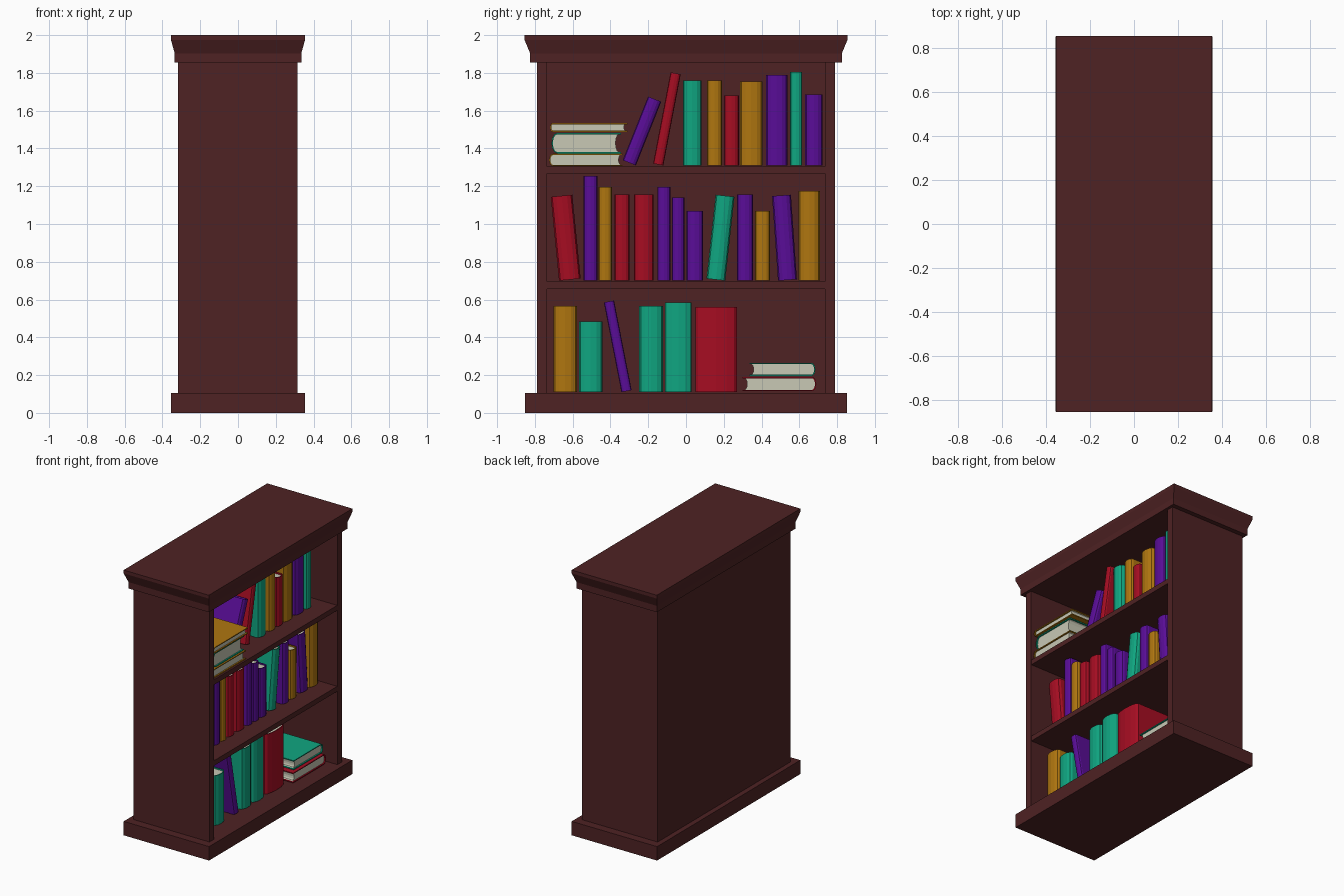
import bpy
import bmesh
from math import atan2, sin, cos, pi
from mathutils import Matrix, Vector

default_cube = bpy.data.objects.get("Cube")
if default_cube:
    bpy.data.objects.remove(default_cube, do_unlink=True)


def make_material(name, rgb):
    mat = bpy.data.materials.new(name)
    mat.use_nodes = True
    color = (*rgb, 1.0)
    mat.diffuse_color = color
    bsdf = next(n for n in mat.node_tree.nodes if n.type == "BSDF_PRINCIPLED")
    bsdf.inputs["Base Color"].default_value = color
    return mat


wood = make_material("dark_wood", (0.077, 0.016, 0.017))
paper = make_material("paper", (0.58, 0.58, 0.46))
red = make_material("red_cover", (0.38, 0.004, 0.016))
purple = make_material("purple_cover", (0.1, 0.004, 0.31))
teal = make_material("teal_cover", (0.005, 0.38, 0.22))
gold = make_material("gold_cover", (0.43, 0.18, 0.005))


def finish(bm, name, materials, matrix=None):
    bmesh.ops.recalc_face_normals(bm, faces=bm.faces)
    mesh = bpy.data.meshes.new(name)
    bm.to_mesh(mesh)
    bm.free()
    for mat in materials:
        mesh.materials.append(mat)
    obj = bpy.data.objects.new(name, mesh)
    if matrix:
        obj.matrix_world = matrix
    bpy.context.scene.collection.objects.link(obj)
    return obj


def box(name, x, y, z):
    """Wooden board given its (min, max) range on each axis."""
    bm = bmesh.new()
    bmesh.ops.create_cube(bm, size=1)
    for v in bm.verts:
        v.co = Vector([(r[0] + r[1]) / 2 + c * (r[1] - r[0])
                       for r, c in zip((x, y, z), v.co)])
    return finish(bm, name, [wood])


def stacked_rings(name, rings):
    """Rectangular moulding from (half depth, half width, height) rings."""
    bm = bmesh.new()
    loops = [[bm.verts.new((hx * sx, hy * sy, z))
              for sx, sy in ((-1, -1), (1, -1), (1, 1), (-1, 1))]
             for hx, hy, z in rings]
    for a, b in zip(loops, loops[1:]):
        for i in range(4):
            j = (i + 1) % 4
            bm.faces.new((a[i], a[j], b[j], b[i]))
    bm.faces.new(loops[0])
    bm.faces.new(loops[-1])
    return finish(bm, name, [wood])


# Bookcase carcass, open towards +x
BACK, OPEN, SIDE, INNER = -0.317, 0.315, 0.79, 0.735
FLOORS = (0.105, 0.695, 1.305)
CEILING = 1.857
box("plinth", (-0.356, 0.356), (-0.853, 0.853), (0, FLOORS[0]))
for label, s in (("left", 1), ("right", -1)):
    box(label + "_side_panel", (BACK, OPEN), sorted((s * INNER, s * SIDE)),
        (FLOORS[0], CEILING))
box("back_panel", (BACK, BACK + 0.03), (-INNER, INNER), (FLOORS[0], CEILING))
for label, top in zip(("lower", "upper"), FLOORS[1:]):
    box(label + "_shelf", (BACK + 0.03, OPEN - 0.002), (-INNER, INNER),
        (top - 0.038, top))
stacked_rings("crown_moulding", [(0.335, 0.825, 1.855), (0.335, 0.825, 1.903),
                                 (0.355, 0.855, 1.975), (0.355, 0.855, 2)])


# Books: local x points to the spine, y is thickness, z is height
def arc(x, half, bulge, steps=6):
    angles = [pi * i / steps for i in range(steps + 1)]
    return [(x + bulge * sin(a), half * cos(a)) for a in angles]


def strip_prism(bm, line_a, line_b, z0, z1, mat):
    """Solid between two matching plan curves, extruded upwards."""
    grid = [[[bm.verts.new((x, y, z)) for x, y in line] for z in (z0, z1)]
            for line in (line_a, line_b)]
    (a0, a1), (b0, b1) = grid
    faces = []
    for p, q in ((a0, a1), (b0, b1), (a0, b0), (a1, b1)):
        for i in range(len(p) - 1):
            faces.append(bm.faces.new((p[i], p[i + 1], q[i + 1], q[i])))
    for i in (0, -1):
        faces.append(bm.faces.new((a0[i], a1[i], b1[i], b0[i])))
    for f in faces:
        f.material_index = mat


def book(name, thick, height, depth, cover, matrix):
    bm = bmesh.new()
    half, board, lip = thick / 2, 0.007, 0.01
    bulge = min(0.3 * thick, 0.03)
    x = -bulge
    outer = [(-depth, half)] + arc(x, half, bulge) + [(-depth, -half)]
    h = half - board
    inner = [(-depth, h)] + arc(x, h, bulge - board) + [(-depth, -h)]
    strip_prism(bm, outer, inner, 0, height, 0)
    # page block with a hollow fore edge
    strip_prism(bm, arc(x, h, bulge - board),
                arc(lip - depth, h, bulge * 0.6), lip, height - lip, 1)
    return finish(bm, name, [cover, paper], matrix)


def standing_book(name, floor, foot, head, thick, rise, cover, front):
    """Book on its tail; foot and head are its y positions below and above."""
    lean = atan2(head - foot, rise)
    drop = thick * sin(abs(lean))
    length = (rise - drop) / cos(lean)
    matrix = (Matrix.Translation((front, foot, floor + drop / 2))
              @ Matrix.Rotation(-lean, 4, "X"))
    book(name, thick, length, 0.36, cover, matrix)


def lying_book(name, spine, fore, low, high, cover, front, length=0.48):
    """Book on its side with its head towards the open face."""
    s = 1 if spine > fore else -1
    matrix = Matrix(((0, 0, 1, front - length), (s, 0, 0, spine),
                     (0, s, 0, (low + high) / 2), (0, 0, 0, 1)))
    book(name, high - low, length, abs(spine - fore), cover, matrix)


# Standing rows: foot y, head y, thickness, rise, cover
bottom_row = [
    (-0.64, -0.64, 0.125, 0.455, gold), (-0.505, -0.505, 0.125, 0.375, teal),
    (-0.315, -0.41, 0.055, 0.485, purple), (-0.185, -0.185, 0.125, 0.455, teal),
    (-0.04, -0.04, 0.14, 0.475, teal), (0.16, 0.16, 0.22, 0.45, red)]
middle_row = [
    (-0.615, -0.66, 0.115, 0.455, red), (-0.505, -0.505, 0.075, 0.555, purple),
    (-0.428, -0.428, 0.07, 0.495, gold), (-0.338, -0.338, 0.08, 0.455, red),
    (-0.224, -0.224, 0.105, 0.455, red), (-0.117, -0.117, 0.07, 0.495, purple),
    (-0.042, -0.042, 0.066, 0.44, purple), (0.046, 0.046, 0.088, 0.37, purple),
    (0.158, 0.208, 0.1, 0.455, teal), (0.313, 0.313, 0.085, 0.455, purple),
    (0.405, 0.405, 0.08, 0.37, gold), (0.537, 0.505, 0.1, 0.455, purple),
    (0.653, 0.653, 0.113, 0.475, gold)]
top_row = [
    (-0.3, -0.155, 0.075, 0.365, purple), (-0.147, -0.053, 0.055, 0.493, red),
    (0.033, 0.033, 0.1, 0.45, teal), (0.15, 0.15, 0.08, 0.45, gold),
    (0.24, 0.24, 0.08, 0.37, red), (0.345, 0.345, 0.12, 0.445, gold),
    (0.48, 0.48, 0.115, 0.48, purple), (0.583, 0.583, 0.063, 0.495, teal),
    (0.677, 0.677, 0.092, 0.375, purple)]
for label, floor, front, row in (("bottom", FLOORS[0], 0.215, bottom_row),
                                 ("middle", FLOORS[1], 0.19, middle_row),
                                 ("top", FLOORS[2], 0.19, top_row)):
    for n, (foot, head, thick, rise, cover) in enumerate(row, 1):
        last_top = row is top_row and n == len(row)
        standing_book(f"{label}_row_book_{n}", floor + 0.005, foot, head, thick,
                      rise, cover, 0.11 if last_top else front)

# Lying stacks: spine y, fore edge y, bottom and top heights, cover, front x
stacks = [
    (-0.725, -0.335, 1.306, 1.372, gold, 0.3),
    (-0.712, -0.345, 1.374, 1.482, teal, 0.29),
    (-0.72, -0.31, 1.488, 1.535, gold, 0.3),
    (0.69, 0.3, 0.115, 0.19, red, 0.25),
    (0.685, 0.335, 0.195, 0.265, teal, 0.23)]
for n, entry in enumerate(stacks, 1):
    lying_book(f"lying_book_{n}", *entry)
